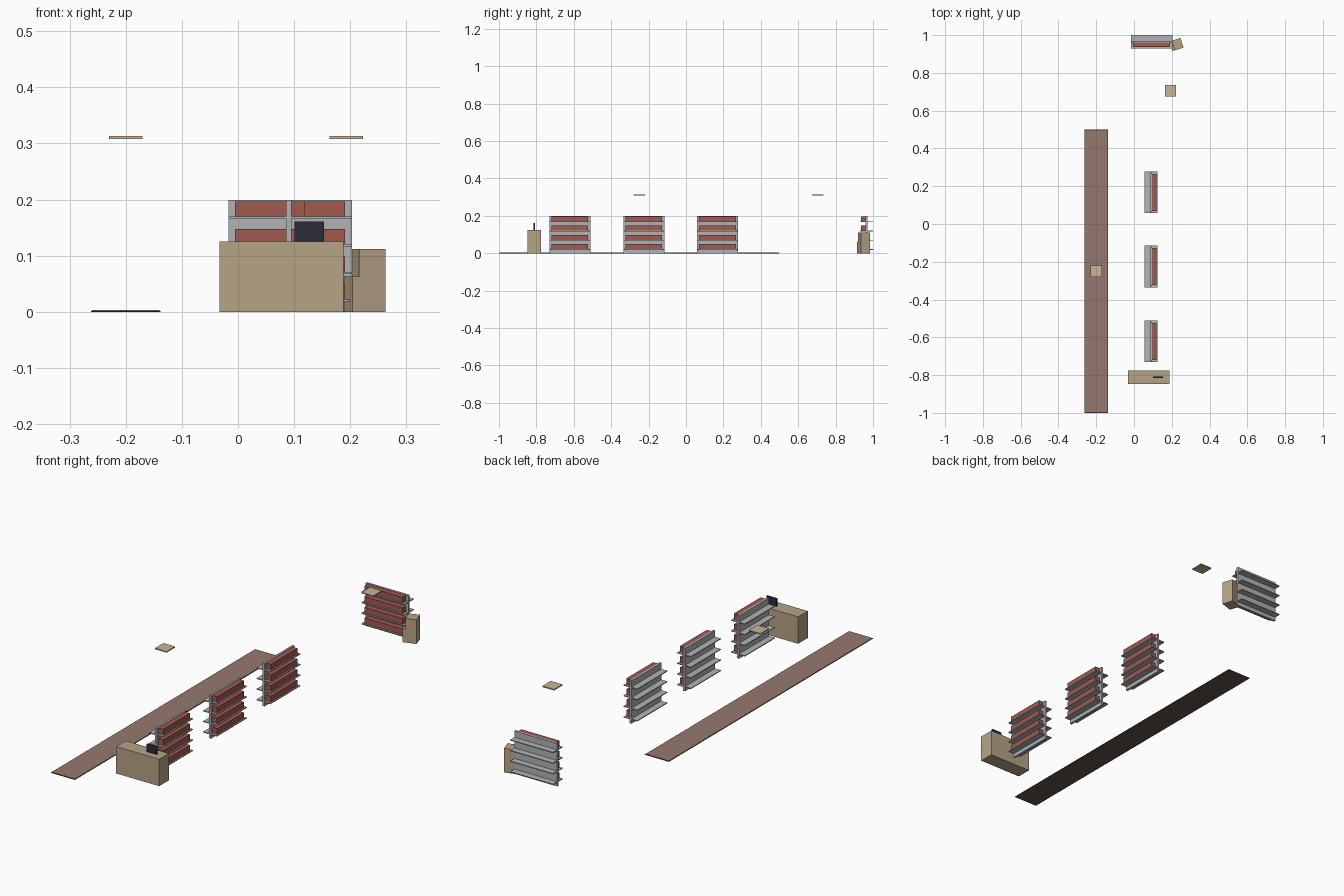
import bpy
import math
from mathutils import Matrix

cube = bpy.data.objects.get("Cube")
if cube:
    bpy.data.objects.remove(cube, do_unlink=True)


def material(name, r, g, b):
    m = bpy.data.materials.new(name)
    m.use_nodes = True
    m.diffuse_color = (r, g, b, 1)
    bsdf = next(n for n in m.node_tree.nodes if n.type == 'BSDF_PRINCIPLED')
    bsdf.inputs["Base Color"].default_value = (r, g, b, 1)
    return m


tan = material("tan wood", 0.47, 0.37, 0.24)
cream = material("cream panel", 0.58, 0.46, 0.31)
red = material("book red", 0.36, 0.10, 0.08)
grey = material("metal grey", 0.44, 0.45, 0.46)
black = material("screen black", 0.025, 0.025, 0.04)
carpet = material("carpet brown", 0.30, 0.19, 0.155)
edge = material("dark brown", 0.12, 0.085, 0.068)


def box(name, mat, x, y, z, place=None):
    """Box from (min, max) spans, optionally moved by a placement matrix."""
    spans = (x, y, z)
    centre = Matrix.Translation([(a + b) / 2 for a, b in spans])
    bpy.ops.mesh.primitive_cube_add(size=1)
    ob = bpy.context.object
    ob.name = name
    size = Matrix.Diagonal([b - a for a, b in spans] + [1])
    ob.data.transform(size)
    ob.matrix_world = (place or Matrix()) @ centre
    ob.data.materials.append(mat)
    return ob


def placed(x, y, degrees=0):
    return Matrix.Translation((x, y, 0)) @ Matrix.Rotation(math.radians(degrees), 4, 'Z')


# Rack facing local +x: thin spine, shelves through both sides, books in front
def rack(label, place):
    box(label + "_spine", grey, (-0.005, 0.005), (-0.11, 0.11), (0, 0.199), place)
    for i in range(4):
        top = 0.022 + i * 0.0493
        box(f"{label}_shelf_{i}", grey, (-0.035, 0.035), (-0.11, 0.11),
            (top - 0.004, top), place)
        box(f"{label}_books_{i}", red, (0.001, 0.029), (-0.098, 0.098),
            (top, top + 0.027), place)


for n, y in enumerate((-0.621, -0.225, 0.168)):
    rack(f"rack_{n}", placed(0.0905, y))
rack("back_rack", placed(0.093, 0.965, -90))

# Long walkway
box("walkway_base", edge, (-0.262, -0.138), (-1, 0.5), (0, 0.0015))
box("walkway_carpet", carpet, (-0.26, -0.14), (-0.996, 0.496), (0.0015, 0.003))

# Counter with screen
box("counter", tan, (-0.033, 0.188), (-0.847, -0.776), (0, 0.125))
box("screen", black, (0.101, 0.153), (-0.815, -0.808), (0.125, 0.161))

# Turned corner cabinet
corner = placed(0.225, 0.95, 18)
box("cabinet_base", tan, (-0.031, 0.031), (-0.0265, 0.0265), (0, 0.063), corner)
box("cabinet_top", tan, (-0.018, 0.031), (-0.0265, 0.0265), (0.063, 0.112), corner)

# Floating ceiling panels
for n, (x, y) in enumerate(((-0.2, -0.25), (0.193, 0.705))):
    box(f"ceiling_panel_{n}", cream, (-0.03, 0.03), (-0.031, 0.031),
        (0.308, 0.313), placed(x, y))
